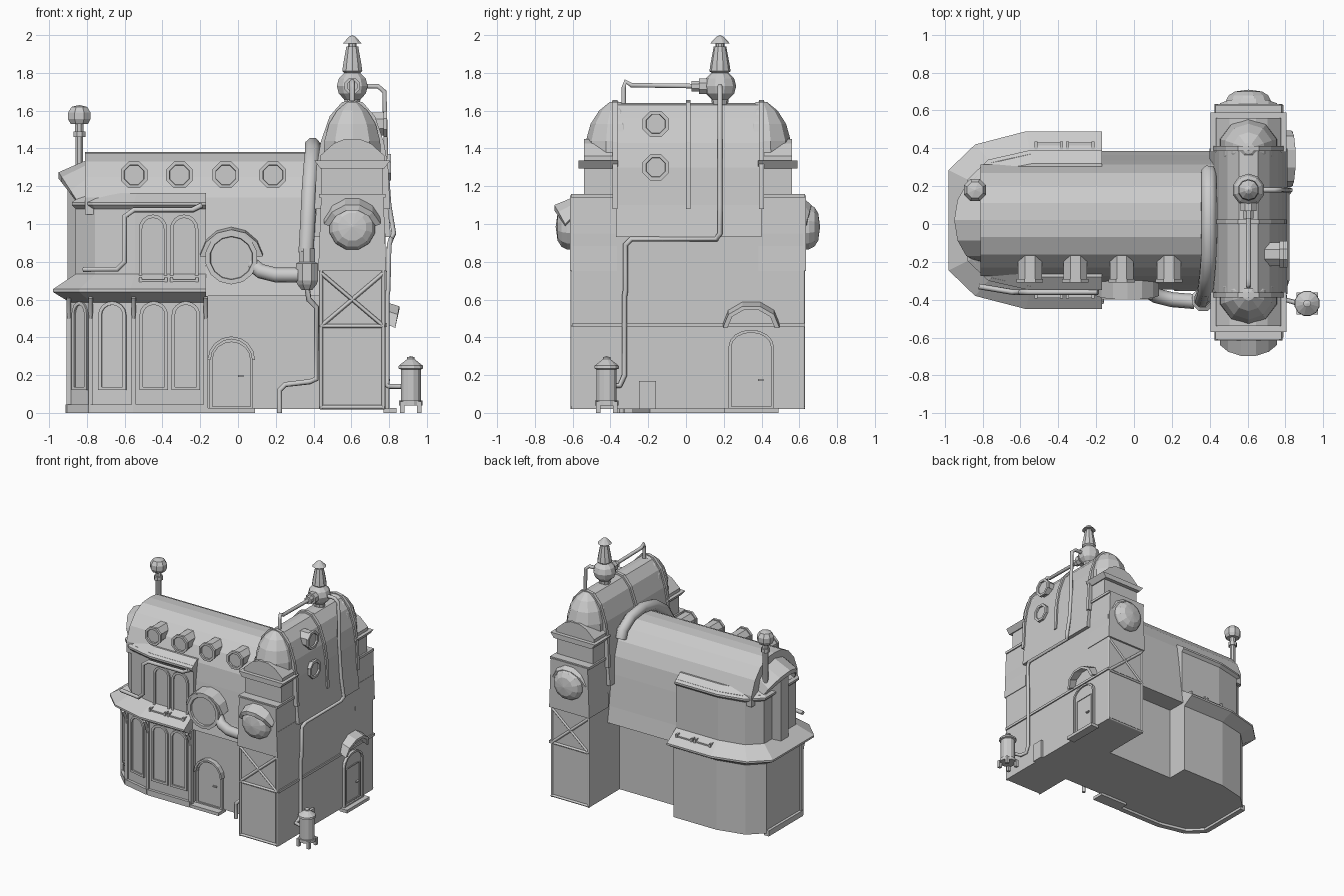
import bpy, bmesh, math
from mathutils import Vector, Matrix

YC = 0.02   # centre line of the hall


def add(name, bm):
    bmesh.ops.remove_doubles(bm, verts=bm.verts, dist=1e-5)
    bmesh.ops.recalc_face_normals(bm, faces=bm.faces)
    me = bpy.data.meshes.new(name)
    bm.to_mesh(me)
    bm.free()
    ob = bpy.data.objects.new(name, me)
    bpy.context.collection.objects.link(ob)
    return ob


def loft(name, loops, closed=False):
    """Skin between point loops, capped unless closed into a ring."""
    bm = bmesh.new()
    rings = [[bm.verts.new(p) for p in lp] for lp in loops]
    n = len(rings[0])
    pairs = list(zip(rings, rings[1:])) + ([(rings[-1], rings[0])] if closed else [])
    for a, b in pairs:
        for i in range(n):
            j = (i + 1) % n
            bm.faces.new((a[i], a[j], b[j], b[i]))
    if not closed:
        bm.faces.new(rings[0])
        bm.faces.new(rings[-1])
    return add(name, bm)


def place(loc, yaw):
    """Wall frame: u along the wall, v up, w outwards; yaw 0 faces the front."""
    R = Matrix.Rotation(math.radians(yaw), 3, 'Z')
    return lambda u, v, w: Vector(loc) + R @ Vector((u, -w, v))


def prism(name, pts, loc, yaw, w0, w1):
    P = place(loc, yaw)
    return loft(name, [[P(u, v, w) for u, v in pts] for w in (w0, w1)])


def box(name, x0, x1, y0, y1, z0, z1):
    pl = [(x0, y0), (x1, y0), (x1, y1), (x0, y1)]
    return loft(name, [[(x, y, z) for x, y in pl] for z in (z0, z1)])


def lathe(name, prof, loc, n=8, yaw=None, sy=1):
    """Spin (radius, height) profile about z, or about the wall normal if yaw is given."""
    P = place(loc, yaw or 0)
    loops = []
    for r, h in prof:
        ring = []
        for i in range(n):
            a = 2 * math.pi * (i + 0.5) / n
            c, s = max(r, 2e-4) * math.cos(a), max(r, 2e-4) * math.sin(a) * sy
            ring.append(P(c, h, s) if yaw is None else P(c, s, h))
        loops.append(ring)
    return loft(name, loops)


def tube(name, pts, r, res=1):
    cu = bpy.data.curves.new(name, 'CURVE')
    cu.dimensions = '3D'
    cu.bevel_depth, cu.bevel_resolution, cu.use_fill_caps = r, res, True
    sp = cu.splines.new('POLY')
    sp.points.add(len(pts) - 1)
    for p, q in zip(sp.points, pts):
        p.co = (*q, 1)
    tmp = bpy.data.objects.new(name + "_path", cu)
    bpy.context.collection.objects.link(tmp)
    me = bpy.data.meshes.new_from_object(tmp.evaluated_get(bpy.context.evaluated_depsgraph_get()))
    bpy.data.objects.remove(tmp)
    bpy.context.collection.objects.link(bpy.data.objects.new(name, me))


def arch_pts(w, h, rise, n=8, t=0):
    """Arched outline, inset by t."""
    w, r = w / 2 - t, rise - t
    top = [(w * math.cos(math.pi * i / n), h - rise + r * math.sin(math.pi * i / n)) for i in range(n + 1)]
    return [(-w, t), (w, t)] + top


def arch_frame(name, loc, yaw, w, h, rise, t=0.018, d=0.012):
    """Flat arched frame standing d proud of the wall."""
    P = place(loc, yaw)
    ring = [(0, -0.01), (0, d), (t, d), (t, -0.01)]
    return loft(name, [[P(u, v, k) for u, v in arch_pts(w, h, rise, 8, i)] for i, k in ring], True)


def arc_band(name, loc, yaw, r0, r1, a0, a1, w0, w1, n=6, sy=1, droop=0, side=1):
    """Curved hood from a thick arc; droop lowers the outer edge, side scales depth at its ends."""
    P = place(loc, yaw)
    loops = []
    for i in range(n + 1):
        a = math.radians(a0 + (a1 - a0) * i / n)
        c, s = math.cos(a), math.sin(a) * sy
        w = w1 * (side + (1 - side) * math.sin(math.pi * i / n))
        loops.append([P(r0 * c, r0 * s, w0), P(r1 * c, r1 * s, w0),
                      P(r1 * c, r1 * s - droop, w), P(r0 * c, r0 * s - droop, w)])
    return loft(name, loops)


def mirror_profile(half):
    return half + [(-u, v) for u, v in reversed(half) if u > 0]


# ---- hall: wall, barrel roof, flared lower roof right of the wing
barrel = [(0.295, 1.14), (0.25, 1.25), (0.18, 1.33), (0.09, 1.375), (0, 1.382)]
box("hall_wall", -0.6, 0.5, YC - 0.32, 0.23, 0.02, 0.7)
prism("hall_roof", mirror_profile([(0.295, 1.05)] + barrel), (0, YC, 0), 90, -0.81, 0.45)
prism("hall_lower_roof", mirror_profile([(0.365, 0.62), (0.345, 0.75), (0.315, 1.0), barrel[0]]), (0, YC, 0), 90, -0.3, 0.45)
for i, x in enumerate((-0.55, -0.31, -0.065, 0.185)):
    lathe(f"dormer_{i}", [(0.068, -0.17), (0.068, 0.0), (0.076, 0.0), (0.076, 0.02), (0.057, 0.02), (0.055, 0.008)],
          (x, -0.29, 1.26), 8, 0)

# ---- rounded wing on the left, built from one plan shape
def plan(d):
    half = [(-0.17, 0.47 - d), (-0.57 + 0.2 * d, 0.47 - d), (-0.84 + 0.7 * d, 0.4 - 0.8 * d), (-0.98 + d, 0.265 - 0.5 * d)]
    return [(x, YC - y) for x, y in half] + [(x, YC + y) for x, y in reversed(half)]


def wing(name, levels):
    return loft(name, [[(x, y, z) for x, y in plan(d)] for d, z in levels])


wing("wing_lower_wall", [(0.09, 0.02), (0.09, 0.62)])
wing("wing_awning", [(0.09, 0.585), (0.0, 0.64), (0.0, 0.655), (0.12, 0.735)])
wing("wing_upper_wall", [(0.12, 0.7), (0.12, 1.13)])
wing("wing_upper_eave", [(0.12, 1.08), (0.1, 1.10), (0.1, 1.115), (0.17, 1.165)])
base = plan(0.09)[:5]
for i, (a, b) in enumerate(zip(base, base[1:])):
    mid, ln = ((a[0] + b[0]) / 2, (a[1] + b[1]) / 2, 0), math.dist(a, b)
    yaw = math.degrees(math.atan2(a[1] - b[1], a[0] - b[0]))
    prism(f"plinth_{i}", [(-ln / 2, 0), (ln / 2, 0), (ln / 2, 0.045), (-ln / 2, 0.045)], mid, yaw, -0.02, 0.022)
    if i < 3:   # shop windows, one bay per facet, two on the front
        wins = [(-0.085, 0.15), (0.085, 0.15)] if i == 0 else [(0, 0.15 if i == 1 else 0.11)]
        for k, (u, w) in enumerate(wins):
            arch_frame(f"shop_window_{i}_{k}", place(mid, yaw)(u, 0.12, 0), yaw, w, 0.47, 0.07)
for i, (x, y) in enumerate(plan(0.085)[:4]):
    box(f"pilaster_{i}", x - 0.012, x + 0.012, y - 0.01, y + 0.02, 0, 0.62)
    tube(f"awning_bracket_{i}", [(x, y, 0.5), (x, y - 0.02, 0.56), (x, y - 0.05, 0.61)], 0.012)
for i, x in enumerate((-0.45, -0.285)):
    arch_frame(f"upper_window_{i}", (x, YC - 0.35, 0.7), 0, 0.15, 0.35, 0.075)
    for s in (-1, 1):
        for e in (-0.075, 0.06):
            y0, y1 = sorted((YC + s * 0.34, YC + s * 0.415))
            box(f"sill_bracket_{i}_{s}_{e}", x + e, x + e + 0.016, y0, y1, 0.66, 0.72)
        y0, y1 = sorted((YC + s * 0.39, YC + s * 0.41))
        box(f"sill_{i}_{s}", x - 0.075, x + 0.075, y0, y1, 0.67, 0.705)

# ---- end bay with hood, and ball-topped chimney
lathe("end_bay", [(0.16, 0.7), (0.16, 1.2)], (-0.75, YC, 0), 10)
arc_band("end_hood", (-0.81, YC, 1.13), -90, 0.19, 0.225, 5, 175, -0.02, 0.14, 6, 0.95, 0.07, 0.1)
lathe("chimney_post", [(0.022, 0.7), (0.022, 1.46), (0.034, 1.46), (0.034, 1.49), (0.024, 1.49), (0.024, 1.53),
      (0.05, 1.53), (0.064, 1.555), (0.064, 1.59), (0.045, 1.62), (0, 1.63)], (-0.84, 0.18, 0), 8)

# ---- front door, round drum window, wing pipe
prism("front_door", arch_pts(0.21, 0.36, 0.1), (-0.035, YC - 0.32, 0.02), 0, 0, 0.012)
arch_frame("front_door_frame", (-0.035, YC - 0.32, 0.02), 0, 0.23, 0.37, 0.11, 0.015, 0.022)
arc_band("front_door_hood", (-0.035, YC - 0.32, 0.28), 0, 0.11, 0.125, 0, 180, 0, 0.04, 8)
box("front_door_handle", -0.0, 0.03, -0.325, -0.30, 0.19, 0.2)
box("front_door_step", -0.16, 0.09, -0.38, -0.28, 0, 0.025)
lathe("drum_window", [(0.13, -0.15), (0.13, 0), (0.14, 0), (0.14, 0.03), (0.115, 0.03), (0.112, 0.015)],
      (-0.035, -0.37, 0.82), 14, 0)
arc_band("drum_hood", (-0.035, -0.3, 0.82), 0, 0.14, 0.17, 10, 170, -0.05, 0.1, 6, 1, 0.02, 0.8)
tube("wing_pipe", [(-0.82, -0.33, 0.76), (-0.64, -0.36, 0.76), (-0.6, -0.36, 0.8), (-0.6, -0.36, 1.04), (-0.55, -0.36, 1.075),
     (-0.24, -0.36, 1.075), (-0.19, -0.36, 1.1)], 0.015)

# ---- thick duct arching over the hall roof, its joint and drain
tube("drum_duct", [(0.07, -0.35, 0.79), (0.12, -0.38, 0.75), (0.2, -0.4, 0.73), (0.32, -0.41, 0.73)], 0.04, 2)
lathe("duct_joint", [(0.03, 0.65), (0.055, 0.68), (0.064, 0.7), (0.064, 0.79), (0.045, 0.8), (0.045, 0.87), (0.03, 0.87)],
      (0.365, -0.4, 0), 8)
duct = [(-0.4, 0.85), (-0.38, 1.0), (-0.345, 1.18), (-0.27, 1.3), (-0.16, 1.38), (0, 1.415), (0.15, 1.395), (0.25, 1.33), (0.27, 1.27)]
tube("roof_duct", [(0.36 + 0.035 * min(1, i / 4), y, z) for i, (y, z) in enumerate(duct)], 0.043, 2)
tube("drain_pipe", [(0.365, -0.39, 0.67), (0.375, -0.38, 0.6), (0.415, -0.36, 0.56), (0.415, -0.34, 0.18), (0.38, -0.34, 0.165),
     (0.25, -0.34, 0.15), (0.22, -0.34, 0.12), (0.22, -0.34, 0.0)], 0.015)

# ---- tower body and barrel roof (runs front to back)
TX = 0.605
box("tower_wall", 0.435, 0.78, -0.6, 0.62, 0.02, 0.95)
prism("tower_roof", mirror_profile([(0.205, 0.93), (0.188, 1.1), (0.178, 1.3), (0.155, 1.43), (0.11, 1.56), (0.05, 1.63), (0, 1.64)]),
      (TX, 0, 0), 0, -0.4, 0.37)
for y in (-0.375, 0.012, 0.4):
    prism(f"roof_rib_{y}", mirror_profile([(0.2, 1.08), (0.19, 1.3), (0.167, 1.435), (0.12, 1.57), (0.055, 1.645), (0, 1.656)]),
          (TX, y, 0), 0, -0.013, 0.013)

# ---- matching tower ends: front and back
for tag, yaw, yw in (("front", 0, -0.6), ("back", 180, 0.62)):
    s = 1 if yaw else -1
    L = (TX, yw, 0)
    def slab(n, hw, z0, z1, w0, w1, top=None):
        prism(f"{tag}_{n}", [(-hw, z0), (hw, z0), (top or hw, z1), (-(top or hw), z1)], L, yaw, w0, w1)
    slab("bay_block", 0.18, 0.75, 1.15, -0.235, 0.015, 0.165)
    slab("upper_block", 0.162, 1.1, 1.32, -0.235, -0.06)
    slab("upper_ledge", 0.175, 1.14, 1.16, -0.235, 0.01)
    slab("cornice", 0.17, 1.295, 1.335, -0.24, -0.03, 0.2)
    prism(f"{tag}_pediment", mirror_profile([(0.172, 1.33), (0.172, 1.36), (0.1, 1.425), (0.04, 1.45), (0, 1.45)]), L, yaw, -0.23, -0.06)
    lathe(f"{tag}_dome", [(0.16, 1.35), (0.155, 1.44), (0.13, 1.53), (0.085, 1.6), (0.03, 1.645), (0, 1.65)],
          (TX, -0.375 if s < 0 else 0.4, 0), 10)
    # round bay window with its hood
    lathe(f"{tag}_round_bay", [(0.128, -0.02), (0.124, 0.03), (0.108, 0.06), (0.075, 0.08), (0, 0.09)],
          (TX, yw, 0.985), 12, yaw)
    arc_band(f"{tag}_bay_hood", (TX, yw, 0.985), yaw, 0.13, 0.16, 20, 160, 0, 0.1 if s < 0 else 0.045, 5, 1, 0.04, 0.4)
    # timber framing
    P = place(L, yaw)
    for k, (a, b) in enumerate((((-0.165, 0.46), (0.165, 0.74)), ((-0.165, 0.74), (0.165, 0.46)), ((-0.17, 0.46), (0.17, 0.46)),
                               ((-0.17, 0.03), (0.17, 0.03)), ((-0.165, 0.02), (-0.165, 0.75)), ((0.165, 0.02), (0.165, 0.75)))):
        tube(f"{tag}_timber_{k}", [P(*a, 0), P(*b, 0)], 0.011, 0)

# ---- right side: string course, portholes, door, box
box("string_course", 0.77, 0.79, -0.6, 0.63, 0.455, 0.475)
for i, (z, x) in enumerate(((1.3, 0.79), (1.53, 0.77))):
    lathe(f"porthole_{i}", [(0.066, -0.09), (0.066, 0), (0.075, 0), (0.075, 0.02), (0.055, 0.02), (0.053, 0.008)], (x, -0.16, z), 8, 90)
prism("side_door", arch_pts(0.22, 0.42, 0.08), (0.78, 0.345, 0.02), 90, 0, 0.01)
arch_frame("side_door_frame", (0.78, 0.345, 0.02), 90, 0.24, 0.42, 0.09, 0.015, 0.022)
arch_frame("side_door_panel", (0.79, 0.345, 0.04), 90, 0.18, 0.29, 0.01, 0.01, 0.006)
box("side_door_handle", 0.78, 0.805, 0.38, 0.41, 0.17, 0.18)
box("side_door_step", 0.77, 0.84, 0.2, 0.49, 0, 0.025)
arc_band("side_door_hood", (0.78, 0.345, 0.48), 90, 0.125, 0.15, 0, 180, -0.02, 0.075, 5, 0.8, 0.03, 0.7)
box("meter_box", 0.77, 0.8, -0.25, -0.16, 0.02, 0.17)

# ---- lantern with its pipes
lathe("lantern", [(0.04, 1.6), (0.045, 1.66), (0.075, 1.69), (0.086, 1.73), (0.075, 1.77), (0.045, 1.8), (0.056, 1.81), (0.05, 1.85),
      (0.033, 1.94), (0.024, 1.94), (0.024, 1.955), (0.053, 1.955), (0.02, 1.99), (0, 2.0)], (TX, 0.18, 0), 10)
lathe("lantern_socket", [(0.045, 0), (0.045, 0.05), (0.03, 0.05), (0.03, 0.09), (0.01, 0.09)], (TX, 0.12, 1.73), 8, 0)
tube("ridge_pipe", [(TX, 0.05, 1.73), (TX, -0.29, 1.735), (TX, -0.32, 1.755), (TX, -0.33, 1.72), (TX, -0.33, 1.6)], 0.014)
tube("side_pipe", [(0.67, 0.18, 1.73), (0.74, 0.18, 1.73), (0.775, 0.18, 1.7), (0.785, 0.18, 1.3), (0.8, 0.18, 1.1), (0.825, 0.18, 0.95),
     (0.81, 0.16, 0.92), (0.81, -0.29, 0.92), (0.8, -0.32, 0.89), (0.795, -0.32, 0.65), (0.79, -0.325, 0.62),
     (0.79, -0.325, 0.2), (0.79, -0.35, 0.145), (0.8, -0.4, 0.14), (0.87, -0.42, 0.14)], 0.014)

# ---- water tank on legs
lathe("water_tank", [(0.055, 0.05), (0.055, 0.23), (0.068, 0.235), (0.066, 0.25), (0.02, 0.285), (0.02, 0.295), (0, 0.3)],
      (0.915, -0.42, 0), 12)
lathe("tank_band", [(0.064, 0.04), (0.064, 0.065)], (0.915, -0.42, 0), 12)
for sx in (-1, 1):
    for sy in (-1, 1):
        x, y = 0.915 + sx * 0.045, -0.42 + sy * 0.045
        box(f"tank_leg_{sx}_{sy}", x - 0.012, x + 0.012, y - 0.012, y + 0.012, 0, 0.06)
